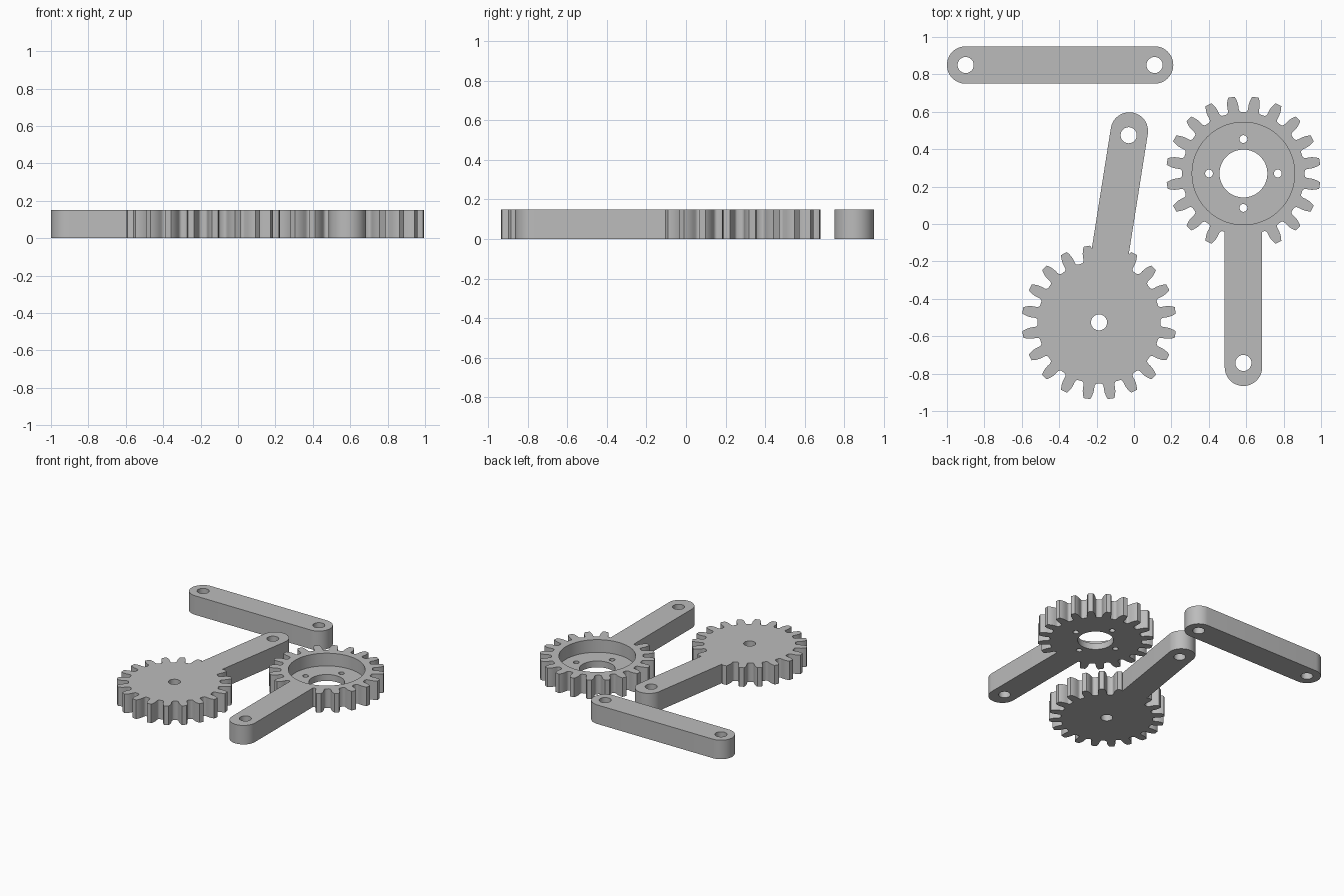
import bpy, bmesh, math
from mathutils import Vector

if "Cube" in bpy.data.objects:
    bpy.data.objects.remove(bpy.data.objects["Cube"])

T = 0.15           # plate thickness
PIN = 0.043        # pin hole radius
GEAR_A = Vector((-0.187, -0.526))
GEAR_B = Vector((0.585, 0.27))

grey = bpy.data.materials.new("plain grey")
grey.diffuse_color = (0.5, 0.5, 0.5, 1)
grey.use_nodes = True
grey.node_tree.nodes["Principled BSDF"].inputs["Base Color"].default_value = grey.diffuse_color


def prism(name, pts, z0=0.0, z1=T):
    """Extrude a closed outline between two heights."""
    bm = bmesh.new()
    face = bm.faces.new([bm.verts.new((p[0], p[1], z0)) for p in pts])
    ext = bmesh.ops.extrude_face_region(bm, geom=[face])
    bmesh.ops.translate(bm, vec=(0, 0, z1 - z0),
                        verts=[v for v in ext["geom"] if isinstance(v, bmesh.types.BMVert)])
    bmesh.ops.recalc_face_normals(bm, faces=bm.faces)
    me = bpy.data.meshes.new(name)
    bm.to_mesh(me)
    bm.free()
    me.materials.append(grey)
    ob = bpy.data.objects.new(name, me)
    bpy.context.collection.objects.link(ob)
    return ob


def circle(c, r, n=48):
    return [(c[0] + r * math.cos(2 * math.pi * i / n),
             c[1] + r * math.sin(2 * math.pi * i / n)) for i in range(n)]


def rounded_bar(a, b, r, start_round=True, n=24):
    """Outline of a bar from a to b with a round far end."""
    d = (b - a).normalized()
    ang = math.atan2(d.y, d.x)
    pts = []
    for c, base, rnd in ((b, ang - math.pi / 2, True), (a, ang + math.pi / 2, start_round)):
        for i in (range(n + 1) if rnd else (0, n)):
            t = base + math.pi * i / n
            pts.append((c.x + r * math.cos(t), c.y + r * math.sin(t)))
    return pts


def gear_outline(c, teeth=20):
    # one tooth flank: radius, half width
    flank = [(0.328, 0.040), (0.331, 0.0345), (0.337, 0.0305), (0.346, 0.0295), (0.360, 0.0300),
             (0.376, 0.0290), (0.390, 0.0260), (0.402, 0.0222), (0.413, 0.0170)]
    tooth = [(r, -w) for r, w in flank] + [(r, w) for r, w in reversed(flank)]
    pts = []
    for k in range(teeth):
        mid = 2 * math.pi * (k + 0.5) / teeth
        for r, w in tooth:
            t = mid + w / r
            pts.append((c.x + r * math.cos(t), c.y + r * math.sin(t)))
    return pts


def combine(ob, other, op):
    m = ob.modifiers.new("bool", 'BOOLEAN')
    m.operation, m.solver, m.object = op, 'EXACT', other
    bpy.context.view_layer.objects.active = ob
    bpy.ops.object.modifier_apply(modifier=m.name)
    bpy.data.objects.remove(other)


def drill(ob, c, r, z0=-0.1, z1=T + 0.1, n=48):
    combine(ob, prism("cutter", circle(c, r, n), z0, z1), 'DIFFERENCE')


def geared_arm(name, c, angle):
    """Gear with an arm welded on, pin hole at the arm's end."""
    d = Vector((math.cos(angle), math.sin(angle)))
    ob = prism(name, gear_outline(c))
    arm = prism("arm", rounded_bar(c + d * 0.1, c + d * 1.036, 0.1, False))
    combine(ob, arm, 'UNION')
    drill(ob, c + d * 1.013, PIN)
    return ob


# Plain link bar with two pin holes
p, q = Vector((-0.9, 0.85)), Vector((0.11, 0.85))
link = prism("link_bar", rounded_bar(p, q, 0.1))
for c in (p, q):
    drill(link, c, PIN)

# Solid gear arm with centre pin hole
gear_a = geared_arm("solid_gear_arm", GEAR_A, math.radians(81))
drill(gear_a, GEAR_A, PIN)

# Recessed gear arm: round pocket, large centre bore, four screw holes
gear_b = geared_arm("recessed_gear_arm", GEAR_B, math.radians(-90))
drill(gear_b, GEAR_B, 0.274, 0.05, T + 0.1, 96)
drill(gear_b, GEAR_B, 0.128, n=64)
for k in range(4):
    t = k * math.pi / 2
    drill(gear_b, GEAR_B + Vector((math.cos(t), math.sin(t))) * 0.184, 0.021, n=24)

# Smooth round walls, keep edges crisp
for ob in (link, gear_a, gear_b):
    bpy.ops.object.select_all(action='DESELECT')
    ob.select_set(True)
    bpy.context.view_layer.objects.active = ob
    bpy.ops.object.shade_smooth_by_angle(angle=math.radians(30))
